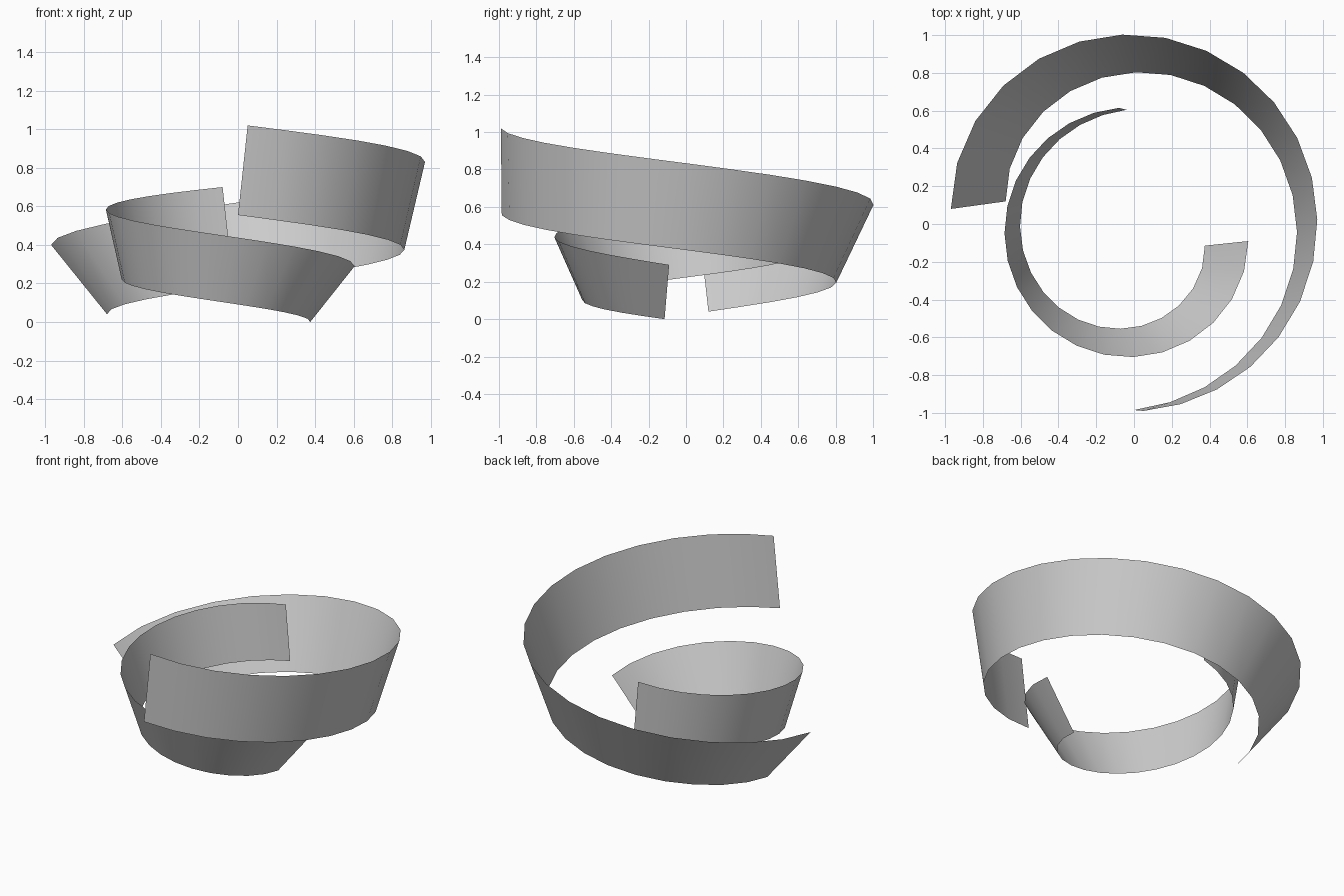
import bpy
import math

SEGMENTS = 20

cube = bpy.data.objects.get("Cube")
if cube:
    bpy.data.objects.remove(cube, do_unlink=True)

# Single plain grey
grey = bpy.data.materials.new("plain_grey")
grey.use_nodes = True
colour = (0.6, 0.6, 0.6, 1)
grey.diffuse_color = colour
grey.node_tree.nodes["Principled BSDF"].inputs["Base Color"].default_value = colour


def blend(keys, t):
    """Smooth polynomial through evenly spaced keys, t from 0 to 1."""
    last = len(keys) - 1
    total = 0
    for i, key in enumerate(keys):
        weight = 1
        for j in range(len(keys)):
            if j != i:
                weight *= (t * last - j) / (i - j)
        total += key * weight
    return total


def edge_point(edge, t):
    """Point on a rising spiral edge given by angle, radius and height keys."""
    angle = math.radians(blend(edge["angles"], t))
    radius = blend(edge["radii"], t)
    return (radius * math.cos(angle), radius * math.sin(angle), blend(edge["heights"], t))


def make_ribbon(name, lower, upper):
    """Thin open sheet between two spiral edges."""
    verts, faces = [], []
    for i in range(SEGMENTS + 1):
        t = i / SEGMENTS
        verts += [edge_point(lower, t), edge_point(upper, t)]
    for i in range(SEGMENTS):
        a = 2 * i
        faces.append((a, a + 1, a + 3, a + 2))
    mesh = bpy.data.meshes.new(name)
    mesh.from_pydata(verts, [], faces)
    mesh.materials.append(grey)
    mesh.shade_smooth()
    ribbon = bpy.data.objects.new(name, mesh)
    bpy.context.collection.objects.link(ribbon)
    return ribbon


# Large ribbon: leans outward at its low end, upright at its high end
make_ribbon(
    "outer_ribbon",
    lower=dict(angles=(170, 102.4, 36.7, -28.9, -90),
               radii=(0.69, 0.793, 0.836, 0.89, 0.985),
               heights=(0.04, 0.555)),
    upper=dict(angles=(175.3, 106.7, 41, -25, -87.1),
               radii=(0.973, 1.008, 0.982, 0.97, 0.991),
               heights=(0.4, 0.74, 1.02)),
)

# Small ribbon: the same twist, nested inside and starting opposite
make_ribbon(
    "inner_ribbon",
    lower=dict(angles=(-17, -85.8, -143.1, -203.5, -266.2),
               radii=(0.392, 0.541, 0.6, 0.6, 0.606),
               heights=(0, 0.34)),
    upper=dict(angles=(-8.5, -77.6, -139.6, -200.2, -262.6),
               radii=(0.612, 0.696, 0.709, 0.666, 0.62),
               heights=(0.29, 0.525, 0.7)),
)
